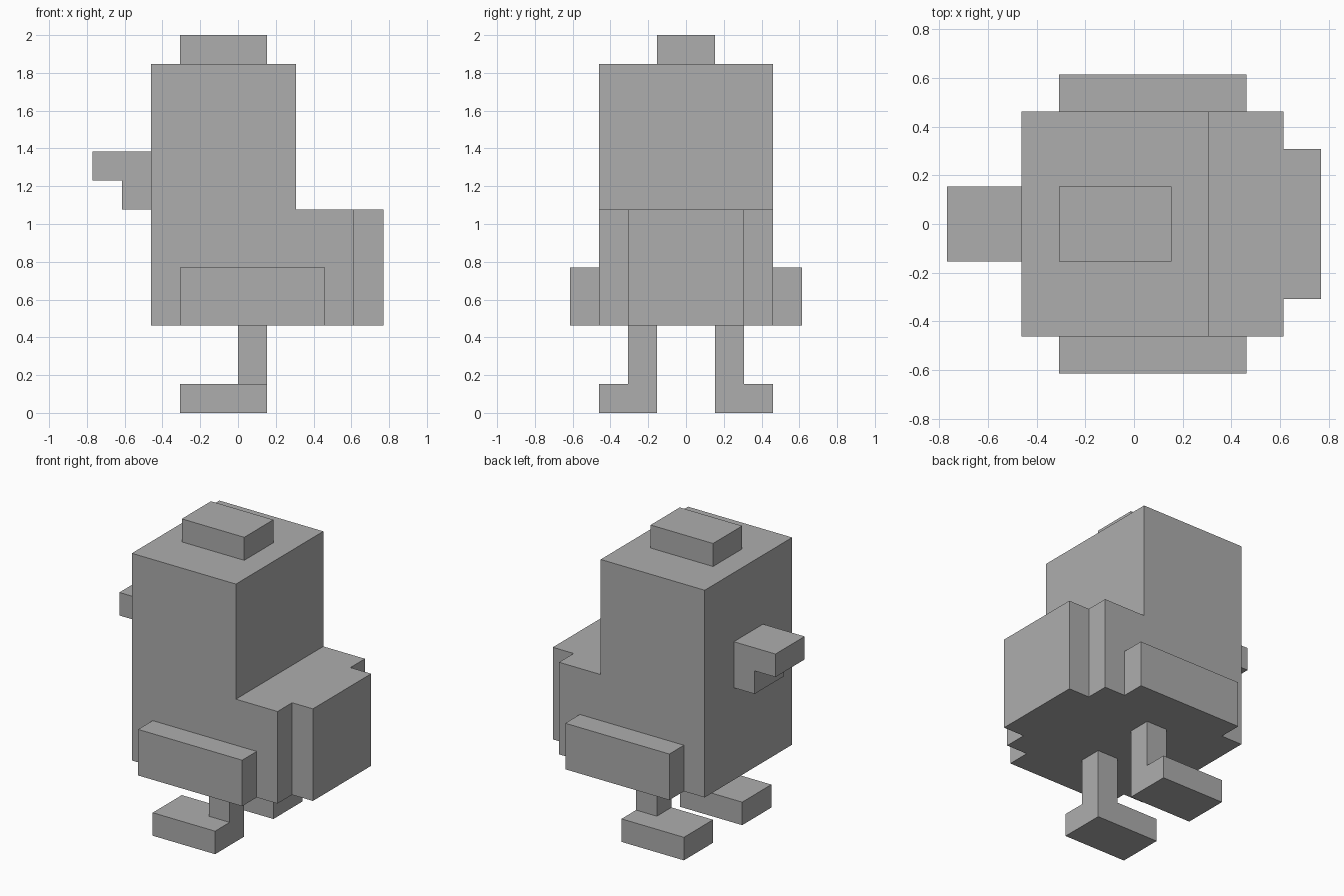
import bpy
import bmesh

U = 2 / 13  # one block of the model

if "Cube" in bpy.data.objects:
    bpy.data.objects.remove(bpy.data.objects["Cube"], do_unlink=True)

GREY = (0.42, 0.42, 0.42, 1)
grey = bpy.data.materials.new("plain grey")
grey.use_nodes = True
grey.diffuse_color = GREY
grey.node_tree.nodes["Principled BSDF"].inputs["Base Color"].default_value = GREY


def prism(name, profile, y0, y1):
    """Extrude a side profile of (x, z) block corners from y0 to y1."""
    bm = bmesh.new()
    face = bm.faces.new([bm.verts.new((x * U, y0 * U, z * U)) for x, z in profile])
    ext = bmesh.ops.extrude_face_region(bm, geom=[face])
    verts = [v for v in ext["geom"] if isinstance(v, bmesh.types.BMVert)]
    bmesh.ops.translate(bm, vec=(0, (y1 - y0) * U, 0), verts=verts)
    bmesh.ops.recalc_face_normals(bm, faces=bm.faces)
    mesh = bpy.data.meshes.new(name)
    bm.to_mesh(mesh)
    bm.free()
    mesh.materials.append(grey)
    obj = bpy.data.objects.new(name, mesh)
    bpy.context.collection.objects.link(obj)
    return obj


def box(name, x, y, z):
    return prism(name, [(x[0], z[0]), (x[1], z[0]), (x[1], z[1]), (x[0], z[1])], *y)


# Tall head and chest with the lower rump in one stepped block
prism("body", [(-3, 3), (4, 3), (4, 7), (2, 7), (2, 12), (-3, 12)], -3, 3)
box("tail", (4, 5), (-2, 2), (3, 7))
box("comb", (-2, 1), (-1, 1), (12, 13))

# Beak with the wattle hanging beneath it
prism("beak_and_wattle",
      [(-3, 7), (-3, 9), (-5, 9), (-5, 8), (-4, 8), (-4, 7)], -1, 1)

# Wings, legs and feet on both sides
for side, s in (("front", -1), ("back", 1)):
    def span(a, b):
        return sorted((s * a, s * b))
    box(side + "_wing", (-2, 3), span(3, 4), (3, 5))
    box(side + "_leg", (0, 1), span(1, 2), (1, 3))
    box(side + "_foot", (-2, 1), span(1, 3), (0, 1))
